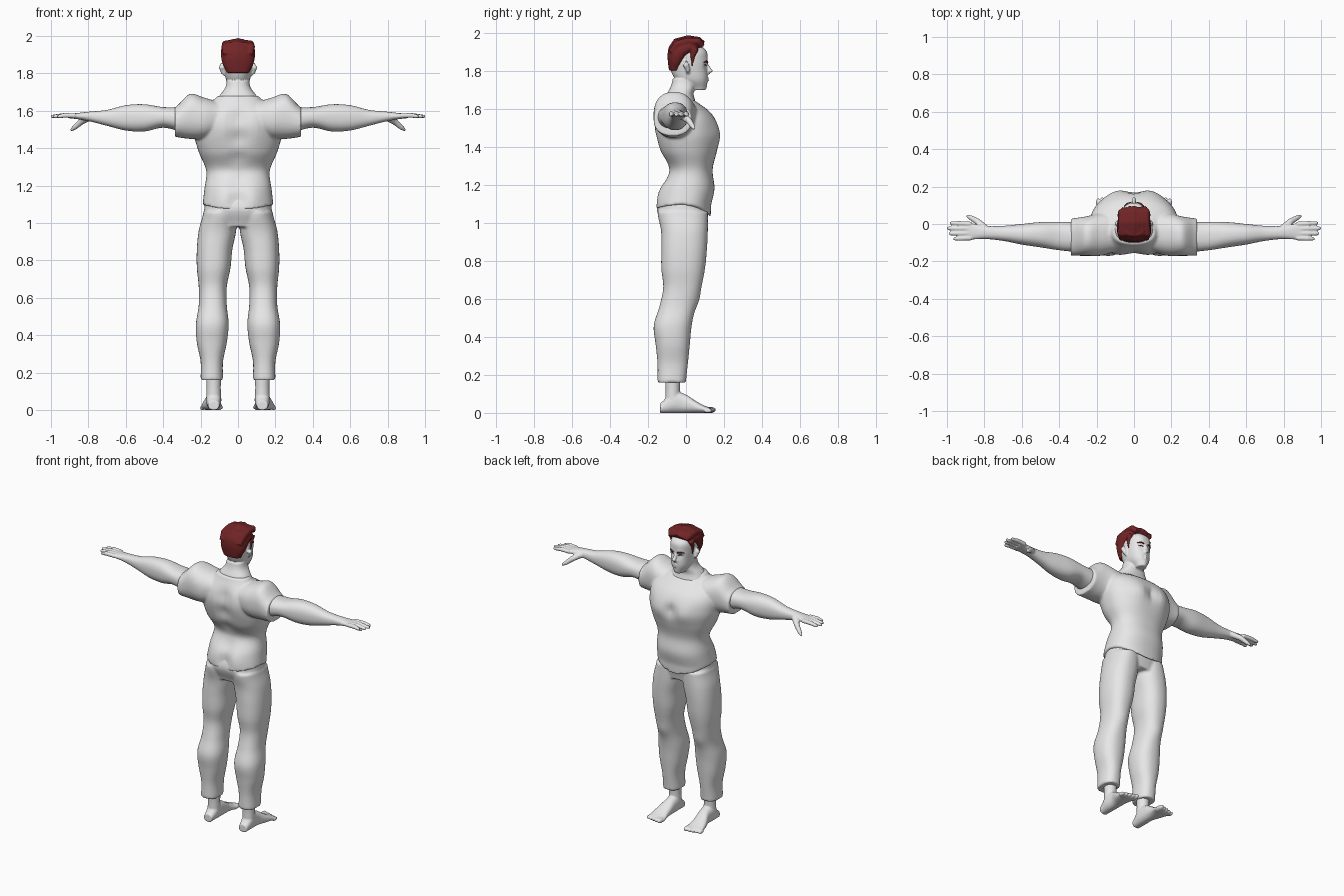
import bpy, bmesh, math, random
from mathutils import Vector

random.seed(4)
default = bpy.data.objects.get("Cube")
if default:
    bpy.data.objects.remove(default)


def material(name, color):
    mat = bpy.data.materials.new(name)
    mat.use_nodes = True
    mat.diffuse_color = color
    bsdf = mat.node_tree.nodes["Principled BSDF"]
    bsdf.inputs["Base Color"].default_value = color
    bsdf.inputs["Roughness"].default_value = 0.7
    return mat


GREY = material("pale_grey", (0.8, 0.8, 0.8, 1))
RED = material("dark_red", (0.17, 0.018, 0.02, 1))
SIDES = (("left", 1), ("right", -1))


def bridge_rings(bm, rings):
    """Bridge rings of points into a closed tube."""
    rows = [[bm.verts.new(point) for point in ring] for ring in rings]
    count = len(rows[0])
    for lower, upper in zip(rows, rows[1:]):
        for i in range(count):
            j = (i + 1) % count
            bm.faces.new((lower[i], lower[j], upper[j], upper[i]))
    bm.faces.new(rows[0][::-1])
    bm.faces.new(rows[-1])
    return rows


def smooth_profile(values, steps=6):
    """Pass a spline through evenly spaced values."""
    last = len(values) - 1
    result = []
    for i in range(last):
        a, b, c, d = (values[min(max(i + k, 0), last)] for k in (-1, 0, 1, 2))
        for step in range(steps):
            t = step / steps
            curve = 2 * a - 5 * b + 4 * c - d + t * (3 * (b - c) + d - a)
            result.append(b + t / 2 * (c - a + t * curve))
    return result + [values[-1]]


def loft(bm, axis, start, end, low_u, high_u, low_v, high_v, side=1, power=2.3, sides=48):
    """Rounded sections along an axis; each profile bounds one side."""
    sections = list(zip(*map(smooth_profile, (low_u, high_u, low_v, high_v))))
    rings = []
    for n, (u0, u1, v0, v1) in enumerate(sections):
        place = start + (end - start) * n / (len(sections) - 1)
        ring = []
        for k in range(sides):
            angle = math.tau * k / sides
            c, s = math.cos(angle), math.sin(angle)
            u = (u0 + u1 + (u1 - u0) * math.copysign(abs(c) ** (2 / power), c)) / 2
            v = (v0 + v1 + (v1 - v0) * math.copysign(abs(s) ** (2 / power), s)) / 2
            x, y, z = {"x": (place, u, v), "y": (u, place, v), "z": (u, v, place)}[axis]
            ring.append((x * side, y, z))
        rings.append(ring)
    return bridge_rings(bm, rings)


def body_loft(bm, start, end, half_width, back, front):
    """Upright loft that is the same on left and right."""
    return loft(bm, "z", start, end, [-w for w in half_width], half_width, back, front)


def tube(bm, points, radii, side=1, sides=12):
    path = [Vector((x * side, y, z)) for x, y, z in points]
    rings = []
    for i, (point, radius) in enumerate(zip(path, radii)):
        way = path[min(i + 1, len(path) - 1)] - path[max(i - 1, 0)]
        turn = way.to_track_quat("Z", "Y")
        angles = [math.tau * k / sides for k in range(sides)]
        rings.append([point + turn @ Vector((math.cos(a), math.sin(a), 0)) * radius for a in angles])
    bridge_rings(bm, rings)


def bump(bm, x, y, z, radius, push):
    """Soft swelling or groove along y, on both sides."""
    for centre in {(x, y, z), (-x, y, z)}:
        for vert in bm.verts:
            distance = (vert.co - Vector(centre)).length
            vert.co.y += push * math.exp(-(distance / radius) ** 2)


def finish(name, bm, mat, voxel=0.008, relaxing=3):
    bmesh.ops.recalc_face_normals(bm, faces=bm.faces)
    mesh = bpy.data.meshes.new(name)
    bm.to_mesh(mesh)
    bm.free()
    mesh.materials.append(mat)
    mesh.polygons.foreach_set("use_smooth", [True] * len(mesh.polygons))
    obj = bpy.data.objects.new(name, mesh)
    bpy.context.collection.objects.link(obj)
    if voxel:
        fuse = obj.modifiers.new("fuse", "REMESH")
        fuse.mode, fuse.voxel_size, fuse.use_smooth_shade = "VOXEL", voxel, True
        relax = obj.modifiers.new("relax", "SMOOTH")
        relax.factor, relax.iterations = 0.5, relaxing


# Shirt: torso with a dipping hem, plus sleeves
bm = bmesh.new()
rows = body_loft(bm, 1.08, 1.68,
                 half_width=(.19, .18, .17, .21, .235, .22, .11),
                 back=(-.16, -.14, -.09, -.14, -.16, -.16, -.11),
                 front=(.13, .15, .14, .16, .165, .13, .01))
hem_width = max(vert.co.x for vert in rows[0])
for vert in rows[0]:
    dip = 1 - (vert.co.x / hem_width) ** 2
    vert.co.z += .02 - dip * (.07 if vert.co.y > 0 else .03)
bump(bm, .09, .16, 1.47, radius=.08, push=.02)
bump(bm, 0, .17, 1.47, radius=.04, push=-.02)
bump(bm, .1, -.16, 1.5, radius=.07, push=-.01)
bump(bm, .08, -.16, 1.14, radius=.06, push=-.01)
for k in range(5):
    bump(bm, 0, -.15, 1.12 + k / 9, radius=.05, push=.02)
for name, side in SIDES:
    loft(bm, "x", .1, .337,
         low_u=(-.15, -.17, -.17, -.17), high_u=(.06, .06, .04, .03),
         low_v=(1.47, 1.45, 1.45, 1.46), high_v=(1.65, 1.67, 1.69, 1.62), side=side)
finish("shirt", bm, GREY)

# Trousers: hips and two legs
bm = bmesh.new()
body_loft(bm, .98, 1.18, half_width=(.18, .18, .16), back=(-.12, -.15, -.12), front=(.1, .12, .11))
for name, side in SIDES:
    loft(bm, "z", .16, 1.06,
         low_u=(.08, .08, .06, .05, .06, .06, .04, .03, .01, .01),
         high_u=(.2, .2, .22, .225, .21, .21, .22, .22, .21, .185),
         low_v=(-.15, -.15, -.16, -.17, -.14, -.12, -.13, -.13, -.13, -.14),
         high_v=(0, .01, .02, .03, .05, .08, .1, .11, .115, .115), side=side)
bump(bm, .135, .06, .59, radius=.05, push=.01)
bump(bm, .09, -.14, 1.05, radius=.07, push=-.01)
finish("trousers", bm, GREY)

for name, side in SIDES:
    # Bare foot with ankle and toes
    bm = bmesh.new()
    tube(bm, [(.13, -.07, .2), (.13, -.07, .12), (.13, -.07, .04)], (.04, .038, .04), side, sides=24)
    loft(bm, "y", -.137, .12,
         low_u=(.1, .09, .09, .09, .08), high_u=(.16, .17, .17, .19, .2),
         low_v=[0] * 5, high_v=(.05, .11, .1, .06, .03), side=side)
    for k in range(5):
        x, radius, tip = .1 + k * .023, .016 - k / 900, .156 - k / 200
        tube(bm, [(x, .1, radius), (x, tip - radius, radius), (x, tip, radius)],
             (radius, radius, radius / 2), side)
    finish(name + "_foot", bm, GREY, voxel=.005, relaxing=2)

    # Bare arm with palm, spread fingers and thumb
    bm = bmesh.new()
    loft(bm, "x", .3, .9,
         low_u=(-.15, -.14, -.125, -.11, -.09, -.08, -.085),
         high_u=(.01, .01, .01, 0, -.01, -.01, .01),
         low_v=(1.49, 1.51, 1.49, 1.495, 1.52, 1.545, 1.56),
         high_v=(1.62, 1.62, 1.635, 1.63, 1.605, 1.595, 1.585), side=side)
    for k, reach in enumerate((.985, 1, .99, .965)):
        base, tip = -k / 40, .005 - k * .028
        tube(bm, [(.87, base, 1.574), (.93, (base + tip) / 2, 1.576),
                  (reach - .01, tip, 1.57), (reach, tip, 1.57)], (.013, .013, .01, .006), side)
    tube(bm, [(.8, -.02, 1.565), (.84, .015, 1.54), (.875, .035, 1.51), (.895, .045, 1.495)],
         (.02, .017, .013, .006), side)
    finish(name + "_arm", bm, GREY, voxel=.005, relaxing=2)

# Head, neck, nose, lips and ears
bm = bmesh.new()
body_loft(bm, 1.6, 1.76,
          half_width=(.12, .12, .1, .07, .06),
          back=(-.11, -.11, -.1, -.08, -.07),
          front=(.06, .05, .04, .05, .05))
body_loft(bm, 1.7, 1.96,
          half_width=(.03, .06, .07, .075, .07, .04),
          back=(.03, -.05, -.08, -.09, -.08, -.04),
          front=(.1, .113, .113, .113, .107, .05))
bump(bm, .03, .11, 1.828, radius=.02, push=-.009)
bump(bm, .03, .11, 1.85, radius=.02, push=.005)
bump(bm, 0, .11, 1.715, radius=.02, push=.007)
tube(bm, [(0, .108, 1.84), (0, .12, 1.815), (0, .13, 1.798), (0, .122, 1.784)],
     (.007, .01, .014, .011))
for z in (1.75, 1.762):
    tube(bm, [(-.022, .1, z), (0, .114, z), (.022, .1, z)], (.003, .007, .003))
for name, side in SIDES:
    tube(bm, [(.007, .11, 1.79), (.015, .112, 1.79)], (.009, .007), side)
    tube(bm, [(.066, .01, 1.79), (.08, .01, 1.805), (.088, 0, 1.835), (.086, 0, 1.855)],
         (.008, .012, .016, .01), side)
finish("head", bm, GREY, voxel=.005, relaxing=2)

# Swept hair with locks and sideburns
bm = bmesh.new()
body_loft(bm, 1.803, 1.968,
          half_width=(.06, .08, .09, .09, .065),
          back=(-.09, -.095, -.097, -.09, -.065),
          front=(-.03, -.01, .02, .08, .08))
locks = 7
for k in range(locks):
    x = .022 * (k - locks // 2)
    drop, wave = abs(x) / 5, random.uniform(-.006, .006)
    tube(bm, [(x * .8, .095 + wave - drop, 1.945 - drop), (x, .065, 1.966 + wave - drop),
              (x, .01, 1.97 - drop), (x + wave, -.05, 1.955 - drop), (x, -.08, 1.9)],
         (.015, .02, .02, .02, .014))
for name, side in SIDES:
    tube(bm, [(.07, .05, 1.92), (.073, .035, 1.88), (.07, .033, 1.825)], (.02, .013, .006), side)
finish("hair", bm, RED, voxel=.006, relaxing=2)

# Eyebrows and lash lines
for name, side in SIDES:
    for part, z, size in (("eyebrow", 1.847, .005), ("lashes", 1.83, .003)):
        bm = bmesh.new()
        depth = .114 if part == "eyebrow" else .106
        tube(bm, [(.015, depth, z), (.034, depth - .005, z + size), (.053, depth - .02, z)],
             (size * .8, size, size / 2), side)
        finish(name + "_" + part, bm, RED, voxel=0)
